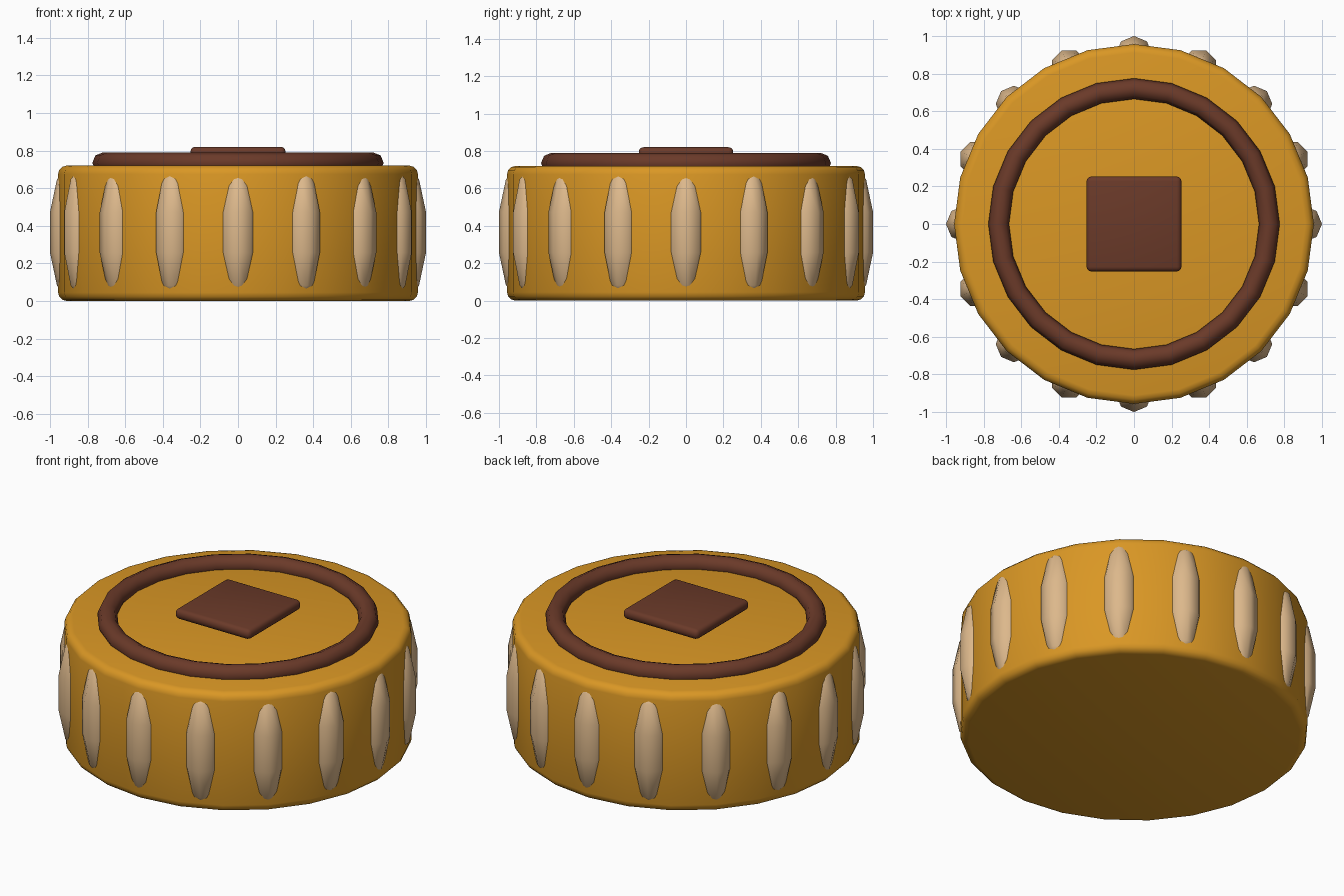
import bpy
import math

if "Cube" in bpy.data.objects:
    bpy.data.objects.remove(bpy.data.objects["Cube"])


def material(name, rgb):
    m = bpy.data.materials.new(name)
    m.diffuse_color = (*rgb, 1)
    m.use_nodes = True
    m.node_tree.nodes["Principled BSDF"].inputs["Base Color"].default_value = m.diffuse_color
    return m


GOLD = material("golden_yellow", (0.70, 0.31, 0.018))
BROWN = material("dark_brown", (0.145, 0.042, 0.022))
TAN = material("pale_tan", (0.72, 0.48, 0.26))


def finish(name, mat, angle, bevel=0, segments=3):
    """Name and colour the active object, round its edges and smooth it."""
    ob = bpy.context.object
    ob.name = name
    ob.data.materials.append(mat)
    bpy.ops.object.transform_apply(location=False, rotation=False, scale=True)
    if bevel:
        mod = ob.modifiers.new("rounded_edges", 'BEVEL')
        mod.width = bevel
        mod.segments = segments
        mod.limit_method = 'ANGLE'
        mod.angle_limit = math.radians(40)
        bpy.ops.object.modifier_apply(modifier=mod.name)
    bpy.ops.object.shade_smooth_by_angle(angle=math.radians(angle))
    return ob


# Round body with softened rims
bpy.ops.mesh.primitive_cylinder_add(vertices=24, radius=0.957, depth=0.72,
                                    location=(0, 0, 0.36))
finish("body", GOLD, 40, bevel=0.045)

# Raised ring on top
bpy.ops.mesh.primitive_torus_add(major_radius=0.72, minor_radius=0.055,
                                 major_segments=24, minor_segments=8,
                                 location=(0, 0, 0.735))
finish("top_ring", BROWN, 60)

# Square plate in the middle of the ring
bpy.ops.mesh.primitive_cube_add(size=1, location=(0, 0, 0.79))
bpy.context.object.scale = (0.505, 0.505, 0.06)
finish("square_plate", BROWN, 40, bevel=0.025)

# Long studs around the side, half sunk into the body
COUNT = 16
for i in range(COUNT):
    a = 2 * math.pi * i / COUNT
    bpy.ops.mesh.primitive_uv_sphere_add(
        segments=8, ring_count=5, radius=1, rotation=(0, 0, a),
        location=(0.903 * math.cos(a), 0.903 * math.sin(a), 0.365))
    bpy.context.object.scale = (0.102, 0.102, 0.35)
    finish(f"side_stud_{i + 1}", TAN, 60)
